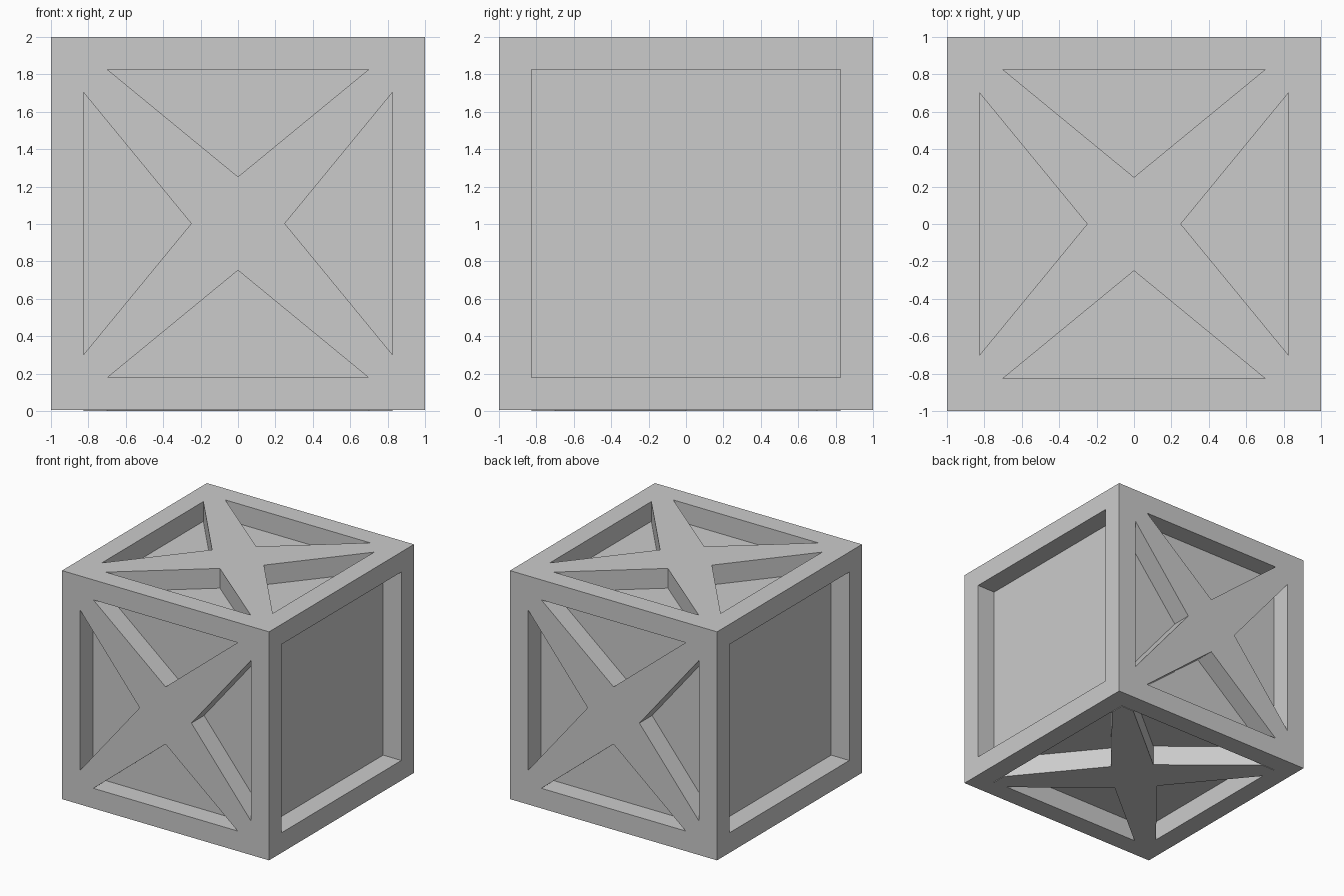
import bpy, bmesh
from math import pi
from mathutils import Matrix, Vector

if "Cube" in bpy.data.objects:
    bpy.data.objects.remove(bpy.data.objects["Cube"])

ZC = 1.0025           # frame centre height
H = 0.9975            # frame half height
IN = 0.825            # half size of the inner box
BAR = 0.175           # thickness of the frame bars


def box(name, centre, size):
    bm = bmesh.new()
    bmesh.ops.create_cube(bm, size=1)
    bmesh.ops.scale(bm, vec=size, verts=bm.verts)
    return finish(name, bm, Matrix.Translation(centre))


def finish(name, bm, matrix):
    bm.transform(matrix)
    bmesh.ops.recalc_face_normals(bm, faces=bm.faces)
    me = bpy.data.meshes.new(name)
    bm.to_mesh(me)
    bm.free()
    ob = bpy.data.objects.new(name, me)
    bpy.context.collection.objects.link(ob)
    return ob


# recessed panels: one inner box
box("inner_panels", (0, 0, ZC), (2 * IN, 2 * IN, 2 * IN))

# frame: four corner posts and eight rails
m = IN + BAR / 2
mz = H - BAR / 2
for a in (-1, 1):
    for b in (-1, 1):
        box("corner_post", (a * m, b * m, ZC), (BAR, BAR, 2 * H))
        box("rail_x", (0, a * m, ZC + b * mz), (2 * IN, BAR, BAR))
        box("rail_y", (a * m, 0, ZC + b * mz), (BAR, 2 * IN, BAR))


# tapered cross brace lying in the local xy plane, outward along local z
def brace(name, matrix, top):
    quarter = [(0.25, 0), (IN, 0.70), (IN, IN), (0.70, IN)]
    pts = [Matrix.Rotation(i * pi / 2, 3, 'Z') @ Vector((x, y, 0))
           for i in range(4) for x, y in quarter]
    bm = bmesh.new()
    face = bm.faces.new([bm.verts.new((p.x, p.y, IN - 0.01)) for p in pts])
    ext = bmesh.ops.extrude_face_region(bm, geom=[face])["geom"]
    verts = [v for v in ext if isinstance(v, bmesh.types.BMVert)]
    bmesh.ops.translate(bm, vec=(0, 0, top - IN + 0.01), verts=verts)
    return finish(name, bm, Matrix.Translation((0, 0, ZC)) @ matrix)


# braces on top, front, bottom and back; the bottom one stands slightly proud
for name, k, top in (("top_brace", 0, H), ("front_brace", 1, 1.0),
                     ("bottom_brace", 2, ZC), ("back_brace", 3, 1.0)):
    brace(name, Matrix.Rotation(k * pi / 2, 4, 'X'), top)
